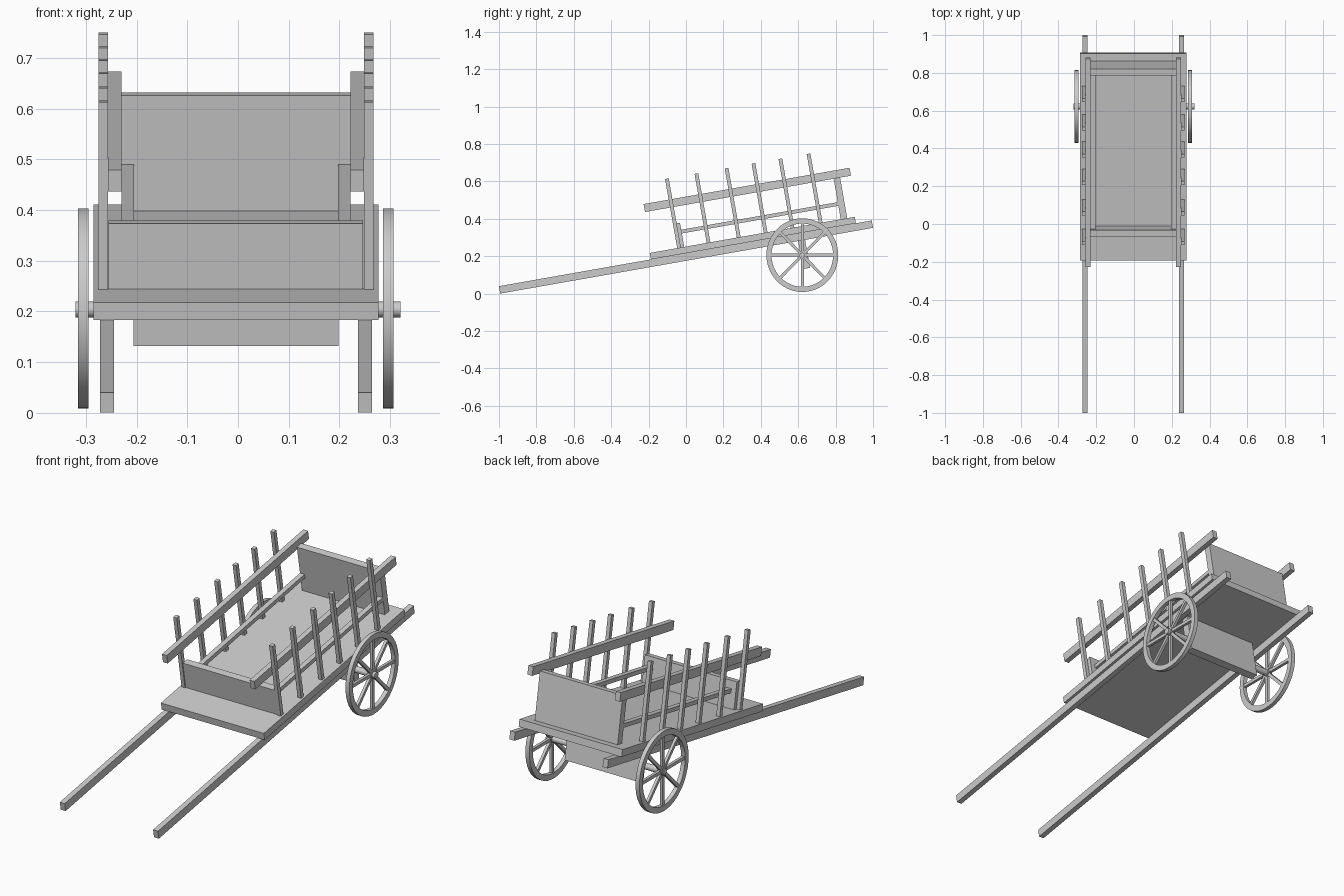
import bpy, bmesh, math
from mathutils import Matrix

if "Cube" in bpy.data.objects:
    bpy.data.objects.remove(bpy.data.objects["Cube"])

CX = -0.004  # body centre line
TILT = Matrix.Translation((0, 0, 0.196)) @ Matrix.Rotation(math.radians(10), 4, 'X')


def finish(bm, name, smooth=False):
    bmesh.ops.recalc_face_normals(bm, faces=bm.faces)
    me = bpy.data.meshes.new(name)
    bm.to_mesh(me)
    bm.free()
    ob = bpy.data.objects.new(name, me)
    bpy.context.collection.objects.link(ob)
    if smooth:
        bpy.ops.object.select_all(action='DESELECT')
        ob.select_set(True)
        bpy.context.view_layer.objects.active = ob
        bpy.ops.object.shade_smooth_by_angle(angle=math.radians(35))
    return ob


def add_box(bm, x, y, z, matrix=Matrix.Identity(4)):
    """Box from (min, max) ranges, placed by a matrix."""
    size = Matrix.Diagonal((x[1] - x[0], y[1] - y[0], z[1] - z[0], 1))
    mid = Matrix.Translation((sum(x) / 2, sum(y) / 2, sum(z) / 2))
    bmesh.ops.create_cube(bm, size=1, matrix=matrix @ mid @ size)


def tilted(name, x, y, z):
    """Box in the sloping frame of the cart bed."""
    bm = bmesh.new()
    add_box(bm, (x[0] + CX, x[1] + CX), y, z, TILT)
    return finish(bm, name)


def pair(name, x, y, z):
    tilted(name + "_right", x, y, z)
    tilted(name + "_left", (-x[1], -x[0]), y, z)


# Bed, end boards and the board hanging at the axle
tilted("deck", (-0.281, 0.281), (-0.187, 0.926), (0.02, 0.055))
tilted("front_board", (-0.251, 0.251), (-0.034, 0.0), (0.055, 0.186))
tilted("back_board", (-0.226, 0.226), (0.85, 0.885), (0.055, 0.287))
tilted("axle_board", (-0.202, 0.202), (0.605, 0.643), (-0.172, 0.02))

# Shafts and side rails
pair("shaft", (0.241, 0.268), (-1.012, 1.012), (-0.02, 0.02))
pair("top_rail", (0.226, 0.252), (-0.174, 0.944), (0.275, 0.318))
pair("lower_rail", (0.201, 0.226), (-0.02, 0.851), (0.128, 0.148))

# Upright slats
for i, u in enumerate((-0.028, 0.132, 0.296, 0.442, 0.588, 0.741)):
    pair(f"slat_{i + 1}", (0.252, 0.271), (u - 0.01, u + 0.01), (0.055, 0.43))

# Wheels: turned rim, hub and eight spokes
WY, WZ, R_OUT, R_IN = 0.622, 0.206, 0.197, 0.169
for name, cx in (("wheel_right", 0.296), ("wheel_left", -0.305)):
    place = Matrix.Translation((cx, WY, WZ)) @ Matrix.Diagonal((1, 0.975, 1, 1))
    bm = bmesh.new()
    n = 48
    rings = []
    for i in range(n):
        a = 2 * math.pi * i / n
        rings.append([bm.verts.new((x, r * math.cos(a), r * math.sin(a)))
                      for x, r in ((-0.0105, R_IN), (0.0105, R_IN), (0.0105, R_OUT), (-0.0105, R_OUT))])
    for i in range(n):
        p, q = rings[i], rings[(i + 1) % n]
        for k in range(4):
            m = (k + 1) % 4
            bm.faces.new((p[k], p[m], q[m], q[k]))
    for i in range(8):
        add_box(bm, (-0.007, 0.007), (-0.008, 0.008), (0.01, R_IN + 0.008),
                Matrix.Rotation(i * math.pi / 4, 4, 'X'))
    bmesh.ops.create_cone(bm, cap_ends=True, segments=24, radius1=0.022, radius2=0.022,
                          depth=0.021, matrix=Matrix.Rotation(math.pi / 2, 4, 'Y'))
    bm.transform(place)
    finish(bm, name, True)

# Axle
bm = bmesh.new()
bmesh.ops.create_cone(bm, cap_ends=True, segments=24, radius1=0.0155, radius2=0.0155, depth=0.64,
                      matrix=Matrix.Translation((0, WY, 0.204)) @ Matrix.Rotation(math.pi / 2, 4, 'Y'))
finish(bm, "axle", True)
